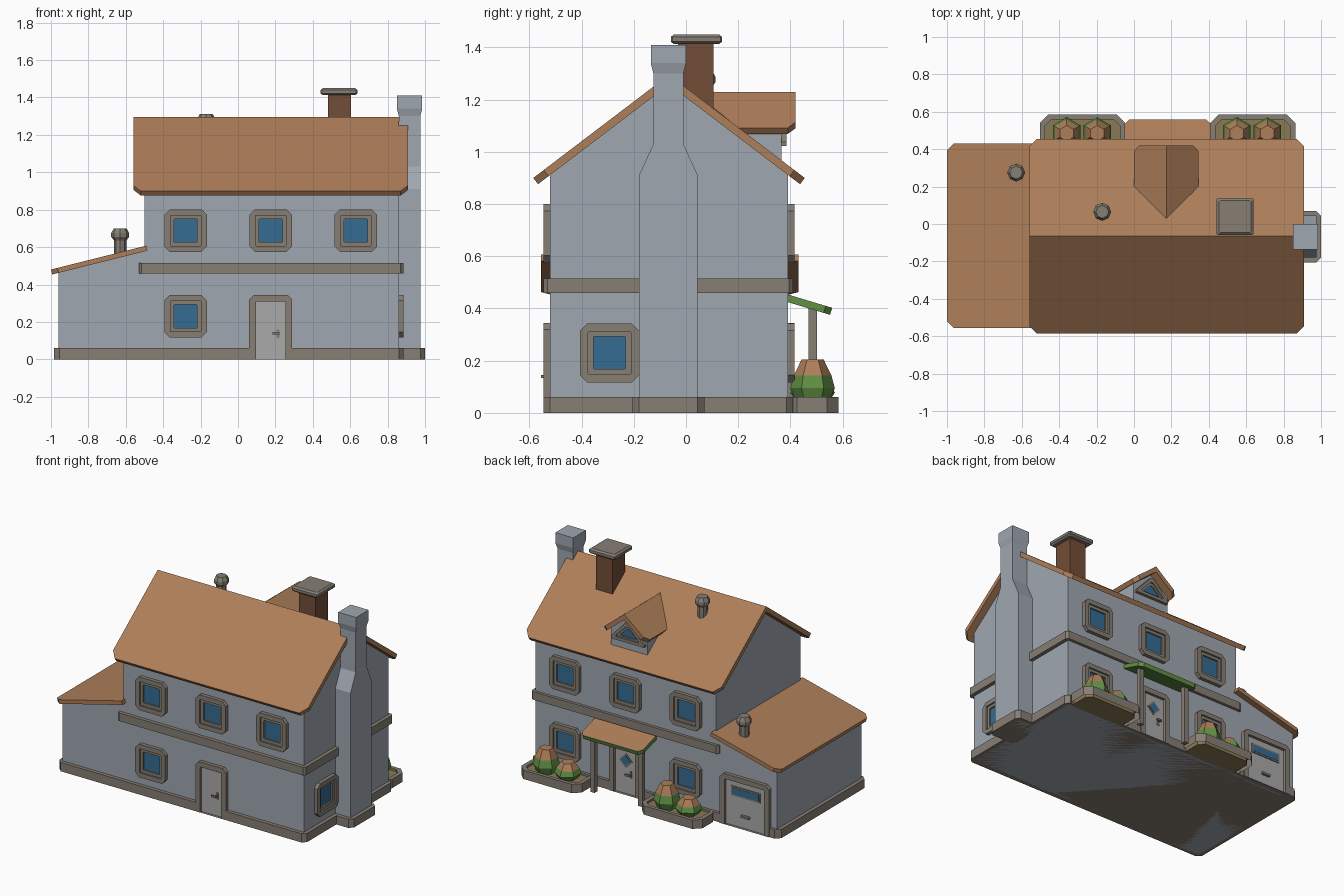
import bpy, bmesh
from math import pi, sin, cos
from mathutils import Matrix, Vector

if "Cube" in bpy.data.objects:
    bpy.data.objects.remove(bpy.data.objects["Cube"])


def mat(name, r, g, b):
    m = bpy.data.materials.new(name)
    m.diffuse_color = (r, g, b, 1)
    m.use_nodes = True
    m.node_tree.nodes["Principled BSDF"].inputs["Base Color"].default_value = m.diffuse_color
    return m


WALL = mat("wall_blue_grey", .35, .39, .44)
TRIM = mat("trim_stone", .24, .21, .175)
ROOF = mat("roof_clay", .42, .21, .10)
BRICK = mat("brick_brown", .17, .075, .04)
GLASS = mat("glass_blue", .035, .15, .29)
DOOR = mat("door_grey", .40, .40, .40)
LEAF = mat("leaf_green", .12, .28, .06)
SOIL = mat("soil", .25, .19, .09)


def mesh(name, verts, faces, m, M=Matrix()):
    me = bpy.data.meshes.new(name)
    me.from_pydata([M @ Vector(v) for v in verts], [], faces)
    bm = bmesh.new()
    bm.from_mesh(me)
    bmesh.ops.recalc_face_normals(bm, faces=bm.faces)
    bm.to_mesh(me)
    bm.free()
    me.materials.append(m)
    ob = bpy.data.objects.new(name, me)
    bpy.context.collection.objects.link(ob)
    return ob


def loft(name, loops, m, M=Matrix(), caps=True):
    n = len(loops[0])
    faces = [(k*n+i, k*n+(i+1) % n, (k+1)*n+(i+1) % n, (k+1)*n+i)
             for k in range(len(loops)-1) for i in range(n)]
    if caps:
        faces += [tuple(range(n)), tuple(range((len(loops)-1)*n, len(loops)*n))]
    return mesh(name, [p for l in loops for p in l], faces, m, M)


def rect(x0, x1, y0, y1, c=0.0):
    # rectangle outline with chamfered corners
    if not c:
        return [(x0, y0), (x1, y0), (x1, y1), (x0, y1)]
    return [(x0+c, y0), (x1-c, y0), (x1, y0+c), (x1, y1-c),
            (x1-c, y1), (x0+c, y1), (x0, y1-c), (x0, y0+c)]


def flat(pts, z):
    return [(x, y, z) for x, y in pts]


def upright(pts, w):
    return [(u, -w, v) for u, v in pts]


def slab(name, outline, z0, z1, m):
    return loft(name, [flat(outline, z0), flat(outline, z1)], m)


def box(name, x0, x1, y0, y1, z0, z1, m, M=Matrix()):
    return loft(name, [[(x, y, z) for x, y in rect(x0, x1, y0, y1)] for z in (z0, z1)], m, M)


def lathe(name, x, y, prof, n, m):
    return loft(name, [[(x+r*sin(2*pi*i/n), y+r*cos(2*pi*i/n), z) for i in range(n)]
                       for r, z in prof], m)


def roof(name, verts, faces, t, rim=None):
    ob = mesh(name, verts, faces, ROOF)
    if ob.data.polygons[0].normal.z < 0:
        ob.data.flip_normals()
    s = ob.modifiers.new("thickness", 'SOLIDIFY')
    s.thickness, s.offset, s.use_even_offset = t, -1, True
    if rim:
        ob.data.materials.append(rim)
        s.material_offset = s.material_offset_rim = 1
    return ob


def at(x, y, z, side):
    return Matrix.Translation((x, y, z)) @ Matrix.Rotation({'front': 0, 'right': pi/2, 'back': pi}[side], 4, 'Z')


# main walls and side wing
prof = [(-.52, 0), (.39, 0), (.39, .915), (-.065, 1.262), (-.52, .915)]
loft("main_walls", [[(x, y, z) for y, z in prof] for x in (-.5, .86)], WALL)
prof = [(-.96, 0), (-.49, 0), (-.49, .58), (-.96, .463)]
loft("garage_walls", [[(x, y, z) for x, z in prof] for y in (-.52, .39)], WALL)

# plinth with gaps at the three doorways, and storey band
slab("plinth", [(-.955, -.545), (.095, -.545), (.095, -.5), (.255, -.5), (.255, -.545),
                (.86, -.545), (.885, -.52), (.885, .385), (.86, .41), (.255, .41),
                (.255, .37), (.095, .37), (.095, .41), (-.58, .41), (-.58, .37),
                (-.88, .37), (-.88, .41), (-.955, .41), (-.985, .38), (-.985, -.515)], 0, .06, TRIM)
slab("storey_band", rect(-.53, .885, -.545, .41, .015), .46, .515, TRIM)

# roofs
e, c = .52, .04
v = [(-.56, -.065, 1.295), (.91, -.065, 1.295)]
for s in (-1, 1):
    for x, d in ((.91, e-c), (.91-c, e), (-.56+c, e), (-.56, e-c)):
        v.append((x, -.065+s*d, 1.295-.76*d))
roof("main_roof", v, [(5, 4, 3, 2, 1, 0), (0, 1, 6, 7, 8, 9)], .03)
gz = lambda x: .605+.25*(x+.5)
roof("garage_roof", [(x, y, gz(x)) for x, y in
     [(-.49, -.555), (-.49, .43), (-.965, .43), (-1, .395), (-1, -.52), (-.965, -.555)]],
     [tuple(range(6))], .027)
roof("porch_roof", [(x, y, .455-.3*(y-.385)) for x, y in
     [(-.05, .385), (.41, .385), (.41, .535), (.385, .56), (-.025, .56), (-.05, .535)]],
     [tuple(range(6))], .028, LEAF)
for x in (-.005, .355):
    box("porch_post", x-.016, x+.016, .469, .501, 0, .41, TRIM)

# dormer
dx = .1725
v = [(dx, .03, 1.23), (dx, .42, 1.23)]
for s in (-1, 1):
    v += [(dx+s*h, y, 1.23-.8*h) for h, y in ((.145, .42), (dx, .39), (dx, .2))]
roof("dormer_roof", v, [(0, 1, 2, 3, 4), (1, 0, 7, 6, 5)], .03)
prof = [(dx-.137, .93), (dx+.137, .93), (dx+.137, 1.083), (dx, 1.192), (dx-.137, 1.083)]
loft("dormer_walls", [[(x, y, z) for x, z in prof] for y in (.1, .365)], WALL)


def tri(h, z0, z1, k=.12):
    return [(-h, z0), (h, z0), (h, z0+k*(z1-z0)), (h*k, z1), (-h*k, z1), (-h, z0+k*(z1-z0))]


M = at(dx, .365, 0, 'back')
a, b, g = tri(.125, 1.022, 1.158), tri(.085, 1.043, 1.128), tri(.06, 1.054, 1.11)
loft("dormer_window_frame", [upright(a, -.01), upright(a, .02), upright(b, .02), upright(b, .01),
                             upright(g, .01), upright(g, .002)], TRIM, M, False)
mesh("dormer_window_glass", upright(g, .003), [tuple(range(6))], GLASS, M)


# square windows
def window(x, y, z, side):
    M = at(x, y, z, side)
    sq = lambda h, k, w: upright(rect(-h, h, -h, h, k), w)
    loft("window_frame", [sq(.113, .028, -.01), sq(.113, .028, .025), sq(.082, .004, .025),
                          sq(.082, .004, .014), sq(.062, .003, .014), sq(.062, .003, .001)],
         TRIM, M, False)
    mesh("window_glass", sq(.063, .003, .003), [tuple(range(8))], GLASS, M)


for x in (-.28, .175, .63):
    window(x, -.52, .688, 'front')
    window(x, .39, .688, 'back')
window(-.28, -.52, .23, 'front')
window(-.28, .39, .23, 'back')
window(.63, .39, .23, 'back')
window(.86, -.293, .23, 'right')


# doors
def door(name, M, w):
    o = [(-w-.035, 0), (-w-.035, .32), (-w-.01, .345), (w+.01, .345), (w+.035, .32), (w+.035, 0)]
    i = [(-w, 0), (-w, .305), (-w+.003, .31), (w-.003, .31), (w, .305), (w, 0)]
    loft(name+"_frame", [upright(o, -.01), upright(o, .025), upright(i, .025), upright(i, -.01)],
         TRIM, M, False)
    box(name, -w, w, -.006, .01, 0, .31, DOOR, M)


def handle(M):
    box("handle_plate", .03, .046, -.012, 0, .115, .16, TRIM, M)
    box("handle_stem", .033, .043, -.03, 0, .135, .145, TRIM, M)
    box("handle_lever", .01, .046, -.036, -.026, .134, .146, TRIM, M)


for side, y in (('front', -.52), ('back', .39)):
    M = at(.175, y, 0, side)
    door(side+"_door", M, .08)
    handle(M)
for h, w, m in ((.05, .010, TRIM), (.037, .013, GLASS)):
    d = [(-h, .225), (0, .225-h), (h, .225), (0, .225+h)]
    loft("door_diamond_pane", [upright(d, 0), upright(d, w)], m, M)
M = at(-.73, .39, 0, 'back')
door("garage_door", M, .15)
box("garage_pane_frame", -.11, .11, -.012, 0, .205, .27, TRIM, M)
box("garage_pane", -.1, .1, -.014, 0, .215, .26, GLASS, M)
box("garage_handle", -.03, .03, -.022, 0, .075, .09, TRIM, M)

# side chimney with footing
L = [(.855, .975, -.18, .045, 0), (.855, .975, -.18, .045, .91), (.855, .975, -.125, -.01, 1.03),
     (.86, .975, -.125, -.01, 1.3), (.85, .985, -.135, .0, 1.34), (.85, .985, -.135, .0, 1.41)]
loft("side_chimney", [flat(rect(*l[:4]), l[4]) for l in L], WALL)
slab("chimney_footing", rect(.80, 1, -.205, .07, .025), 0, .06, TRIM)

# brick chimney with cap
box("brick_chimney", .48, .605, -.03, .105, 1.1, 1.42, BRICK)
cap = lambda d, z: flat(rect(.442+d, .638-d, -.058+d, .138-d, .006), z)
loft("chimney_cap", [cap(.012, 1.412), cap(0, 1.422), cap(0, 1.44), cap(.012, 1.45)], TRIM)

# roof vents
for x, y, z in ((-.63, .275, .70), (-.17, .065, 1.312)):
    lathe("roof_vent", x, y, [(.033, z-.16), (.033, z-.065), (.048, z-.045),
                              (.048, z-.025), (.034, z)], 8, TRIM)

# planters with bushes
for x in (-.275, .635):
    o = rect(x-.228, x+.228, .38, .585, .045)
    i = rect(x-.2, x+.2, .38, .56, .035)
    loft("planter", [flat(o, 0), flat(o, .06), flat(i, .06), flat(i, .04)], TRIM, caps=False)
    slab("planter_soil", i, 0, .045, SOIL)
    for bx, top in ((x-.085, .152), (x+.078, .205)):
        h = top-.04
        ob = lathe("bush", bx, .485, [(.06, .04), (.085, .04+h*.33), (.072, .04+h*.63),
                                      (.042, top)], 6, LEAF)
        ob.data.materials.append(ROOF)
        for p in ob.data.polygons:
            if p.center.z > .04+h*.75:
                p.material_index = 1
